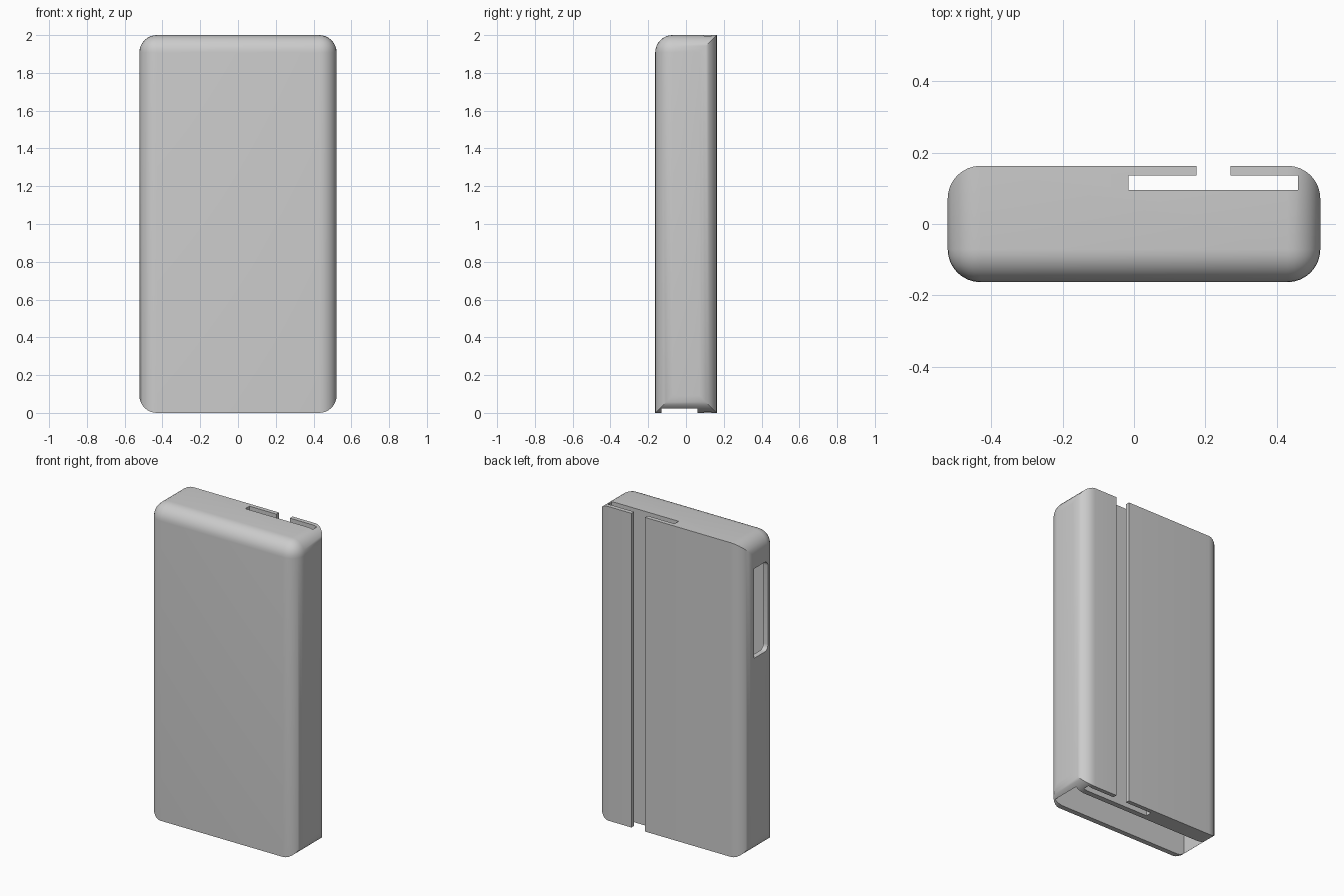
import bpy
import bmesh
from math import radians
from mathutils import Vector

if "Cube" in bpy.data.objects:
    bpy.data.objects.remove(bpy.data.objects["Cube"], do_unlink=True)

W, D, H, R = 0.522, 0.163, 2.0, 0.092   # half width, half depth, height, edge radius
WALL = 0.033
BACK_OF_CAVITY = 0.06


def box(name, lo, hi, edge_rule=None, radius=0.0, segments=8):
    """Box between two corners, with the edges chosen by edge_rule rounded."""
    lo, hi = Vector(lo), Vector(hi)
    bm = bmesh.new()
    bmesh.ops.create_cube(bm, size=1)
    for v in bm.verts:
        v.co = (lo + hi) / 2 + v.co * (hi - lo)
    if edge_rule:
        chosen = []
        for e in bm.edges:
            a, b = e.verts
            axis = max(range(3), key=lambda i: abs(a.co[i] - b.co[i]))
            if edge_rule(axis, (a.co + b.co) / 2):
                chosen.append(e)
        bmesh.ops.bevel(bm, geom=chosen, offset=radius, segments=segments,
                        profile=0.5, affect='EDGES', clamp_overlap=True)
    mesh = bpy.data.meshes.new(name)
    bm.to_mesh(mesh)
    bm.free()
    obj = bpy.data.objects.new(name, mesh)
    bpy.context.collection.objects.link(obj)
    return obj


# Outer case: upright and side edges rounded, plus the top front edge
case = box("case", (-W, -D, 0), (W, D, H),
           lambda axis, mid: axis != 0 or (mid.y < 0 and mid.z > 1), R)

# Hollow that opens at the bottom
cavity = box("cavity_cutter", (-W + WALL, -D + WALL, -0.2),
             (W - WALL, BACK_OF_CAVITY, 1.9))
# Side window with rounded front corners
window = box("window_cutter", (-W - 0.2, -0.08, 1.25),
             (-W + 0.1, BACK_OF_CAVITY - 0.001, 1.82),
             lambda axis, mid: axis == 0 and mid.y < -0.02, 0.035, 6)
# Flat slot behind the hollow and the narrow gap that opens it to the back
slot = box("slot_cutter", (-0.015, 0.095, -0.2), (0.46, 0.136, H + 0.2))
gap = box("gap_cutter", (0.175, 0.115, -0.3), (0.27, D + 0.2, H + 0.3))

for cutter in (cavity, window, slot, gap):
    mod = case.modifiers.new(cutter.name, 'BOOLEAN')
    mod.operation = 'DIFFERENCE'
    mod.solver = 'EXACT'
    mod.object = cutter

# Apply the cuts and drop the cutters
bpy.context.view_layer.update()
graph = bpy.context.evaluated_depsgraph_get()
cut_mesh = bpy.data.meshes.new_from_object(case.evaluated_get(graph))
case.modifiers.clear()
case.data = cut_mesh
for cutter in (cavity, window, slot, gap):
    bpy.data.objects.remove(cutter, do_unlink=True)

# Plain grey material
grey = bpy.data.materials.new("plain_grey")
grey.use_nodes = True
color = (0.6, 0.6, 0.6, 1)
grey.diffuse_color = color
grey.node_tree.nodes["Principled BSDF"].inputs["Base Color"].default_value = color
case.data.materials.clear()
case.data.materials.append(grey)

# Smooth fillets, crisp cut edges
bpy.ops.object.select_all(action='DESELECT')
case.select_set(True)
bpy.context.view_layer.objects.active = case
bpy.ops.object.shade_smooth_by_angle(angle=radians(30))
